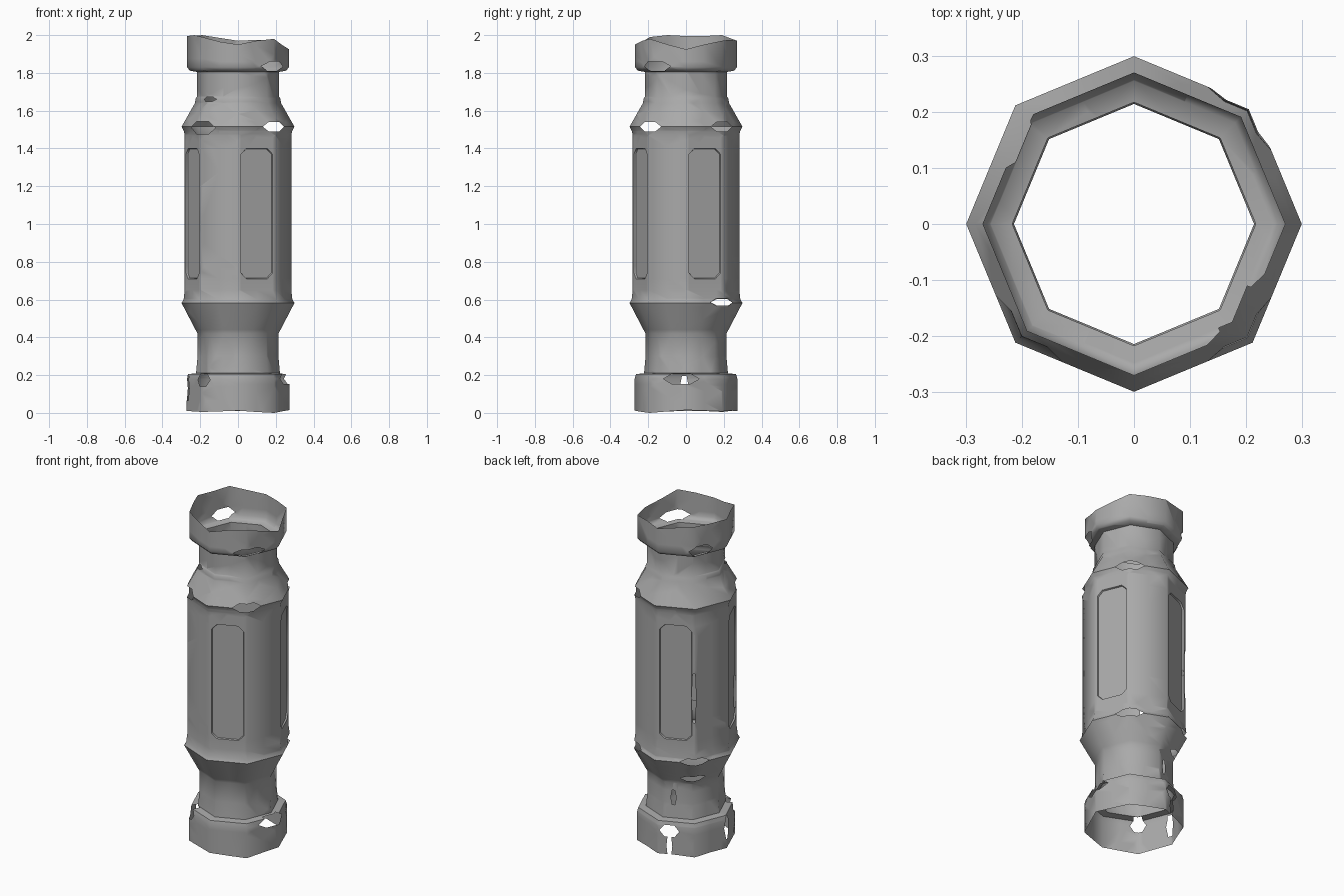
import bpy, bmesh, math
from mathutils import Vector

if "Cube" in bpy.data.objects:
    bpy.data.objects.remove(bpy.data.objects["Cube"])

SIDES = 8
COLS = 16  # one extra column in the middle of each side

# corner radius and height from the lower collar to the upper collar
PROFILE = [(0.272, 0.01), (0.272, 0.18), (0.265, 0.205), (0.222, 0.21),
           (0.214, 0.30), (0.214, 0.42), (0.225, 0.44), (0.299, 0.582),
           (0.288, 0.60), (0.282, 0.65), (0.282, 1.47), (0.288, 1.495),
           (0.299, 1.515), (0.228, 1.64), (0.224, 1.665), (0.217, 1.675),
           (0.217, 1.805), (0.255, 1.812), (0.270, 1.83), (0.270, 1.96)]

# ragged rim heights, counter-clockwise from +x
TOP_RIM = [1.925, 1.95, 1.97, 1.975, 1.97, 1.985, 2.0, 1.995,
           1.995, 2.0, 1.99, 1.965, 1.95, 1.97, 1.98, 1.95]
BOTTOM_RIM = [0.015, 0.012, 0.008, 0.012, 0.01, 0.01, 0.005, 0.01,
              0.01, 0.008, 0.005, 0.008, 0.012, 0.005, 0.0, 0.008]


def ring_point(r, i, z):
    """Point on an octagon; odd columns lie halfway along a side."""
    a = 2 * math.pi * i / COLS
    if i % 2:
        r *= math.cos(math.pi / SIDES)
    return Vector((r * math.cos(a), r * math.sin(a), z))


def cut_outline(bm, angle, z, limits):
    """Score a convex outline on the wall and return the faces inside.
    limits holds (nu, nv, d): the inside is nu*u + nv*v < d."""
    a = math.radians(angle)
    out = Vector((math.cos(a), math.sin(a), 0))
    tan = Vector((-math.sin(a), math.cos(a), 0))
    centre = Vector((0, 0, z))
    reach = max(abs(d / nv) for nu, nv, d in limits if abs(nv) > 1e-4)
    for nu, nv, d in limits:
        n = tan * nu + Vector((0, 0, nv))
        length = n.length
        n.normalize()
        faces = []
        for f in bm.faces:
            zs = [v.co.z for v in f.verts]
            if (min(zs) < z + reach and max(zs) > z - reach
                    and f.calc_center_median().dot(out) > 0.08):
                faces.append(f)
        edges = {e for f in faces for e in f.edges}
        verts = {v for f in faces for v in f.verts}
        bmesh.ops.bisect_plane(bm, geom=list(verts) + list(edges) + faces,
                               dist=1e-5, plane_co=centre + n * (d / length),
                               plane_no=n)
    inside = []
    for f in bm.faces:
        c = f.calc_center_median()
        u, v = c.dot(tan), c.z - z
        if c.dot(out) > 0 and all(nu * u + nv * v < d - 1e-5
                                  for nu, nv, d in limits):
            inside.append(f)
    return inside


def hexagon(w, h):
    """Pointed left and right, flat top and bottom."""
    return [(math.cos(t) / w, math.sin(t) / h, 0.87)
            for t in (math.radians(30 + 60 * k) for k in range(6))]


def chamfered(w, h, c):
    """Rectangle with cut corners."""
    return ([(s, 0, w) for s in (1, -1)] + [(0, s, h) for s in (1, -1)]
            + [(s, t, w + h - c) for s in (1, -1) for t in (1, -1)])


# octagonal shell
bm = bmesh.new()
rings = []
for k, (r, z) in enumerate(PROFILE):
    ring = []
    for i in range(COLS):
        zz = z
        if k == 0:
            zz = BOTTOM_RIM[i]
        elif k == len(PROFILE) - 1:
            zz = TOP_RIM[i]
        ring.append(bm.verts.new(ring_point(r, i, zz)))
    rings.append(ring)
for low, high in zip(rings, rings[1:]):
    for i in range(COLS):
        j = (i + 1) % COLS
        bm.faces.new((low[i], low[j], high[j], high[i]))
bm.normal_update()

# recessed panels on every other side
for k in range(4):
    faces = cut_outline(bm, 22.5 + 90 * k, 1.055, chamfered(0.09, 0.345, 0.03))
    bm.normal_update()
    bmesh.ops.inset_region(bm, faces=faces, thickness=0.003, depth=-0.009,
                           use_even_offset=True)
    bm.normal_update()

# torn holes: angle, height, half width, half height
HOLES = [(45, 1.515, 0.08, 0.028), (225, 1.51, 0.09, 0.038),
         (315, 1.515, 0.08, 0.028),                       # upper shoulder
         (45, 0.585, 0.08, 0.025), (135, 0.585, 0.08, 0.02),  # lower shoulder
         (135, 0.46, 0.07, 0.02), (105, 0.33, 0.015, 0.05),
         (225, 1.66, 0.045, 0.014),                       # necks
         (320, 1.835, 0.09, 0.028), (144, 1.845, 0.07, 0.035),  # upper collar
         (354, 0.18, 0.095, 0.032), (225, 0.175, 0.045, 0.04),
         (182, 0.13, 0.025, 0.075),
         (104, 0.15, 0.055, 0.04), (104, 0.06, 0.016, 0.09),  # lower collar
         (221, 0.87, 0.012, 0.11), (134, 0.97, 0.012, 0.17)]  # panel slits
for angle, z, w, h in HOLES:
    torn = cut_outline(bm, angle, z, hexagon(w, h))
    bmesh.ops.delete(bm, geom=torn, context='FACES')
bm.normal_update()

mesh = bpy.data.meshes.new("worn_tube")
bm.to_mesh(mesh)
bm.free()
tube = bpy.data.objects.new("worn_tube", mesh)
bpy.context.collection.objects.link(tube)

metal = bpy.data.materials.new("grey_metal")
metal.diffuse_color = (0.4, 0.4, 0.4, 1)
metal.use_nodes = True
metal.node_tree.nodes["Principled BSDF"].inputs["Base Color"].default_value = metal.diffuse_color
mesh.materials.append(metal)

bpy.context.view_layer.objects.active = tube
tube.select_set(True)
bpy.ops.object.shade_smooth_by_angle(angle=math.radians(50))
